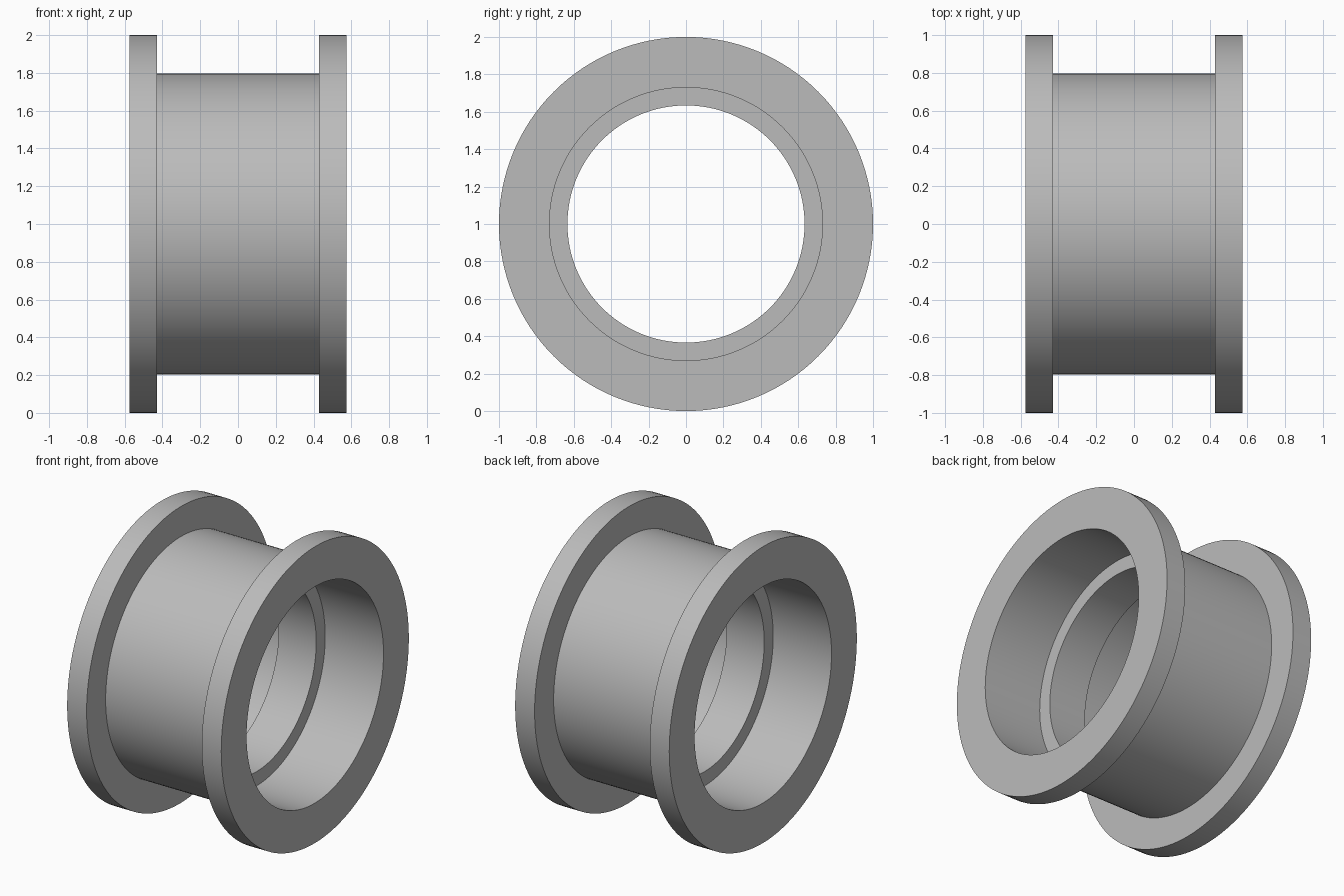
import bpy, bmesh, math
from mathutils import Matrix, Vector

cube = bpy.data.objects.get("Cube")
if cube:
    bpy.data.objects.remove(cube, do_unlink=True)

# Material
grey = bpy.data.materials.new("plain_grey")
grey.use_nodes = True
colour = (0.5, 0.5, 0.5, 1)
grey.diffuse_color = colour
grey.node_tree.nodes["Principled BSDF"].inputs["Base Color"].default_value = colour

# Dimensions
SEGMENTS = 128
HALF_LENGTH, FLANGE_INNER, RIB_HALF = 0.575, 0.43, 0.14
FLANGE_R, BARREL_R, BORE_R, RIB_R = 1.0, 0.797, 0.73, 0.634

# Half profile as (x, radius), mirrored to close the section
half = [(RIB_HALF, RIB_R), (RIB_HALF, BORE_R), (HALF_LENGTH, BORE_R),
        (HALF_LENGTH, FLANGE_R), (FLANGE_INNER, FLANGE_R), (FLANGE_INNER, BARREL_R)]
profile = half + [(-x, r) for x, r in reversed(half)]


def lathe(name, section):
    """Revolve a closed section around the x axis, centred at z = 1."""
    bm = bmesh.new()
    rings = []
    for i in range(SEGMENTS):
        turn = Matrix.Rotation(math.tau * i / SEGMENTS, 3, 'X')
        rings.append([bm.verts.new(turn @ Vector((x, 0, r))) for x, r in section])
    count = len(section)
    for i, ring in enumerate(rings):
        after = rings[(i + 1) % SEGMENTS]
        for j in range(count):
            k = (j + 1) % count
            bm.faces.new((ring[j], ring[k], after[k], after[j]))
    bmesh.ops.recalc_face_normals(bm, faces=bm.faces)
    mesh = bpy.data.meshes.new(name)
    bm.to_mesh(mesh)
    bm.free()
    mesh.materials.append(grey)
    obj = bpy.data.objects.new(name, mesh)
    obj.location.z = FLANGE_R
    bpy.context.collection.objects.link(obj)
    return obj


# Flanged sleeve with an inner rib
sleeve = lathe("flanged_sleeve", profile)
bpy.ops.object.select_all(action='DESELECT')
sleeve.select_set(True)
bpy.context.view_layer.objects.active = sleeve
bpy.ops.object.shade_smooth_by_angle(angle=math.radians(30))
